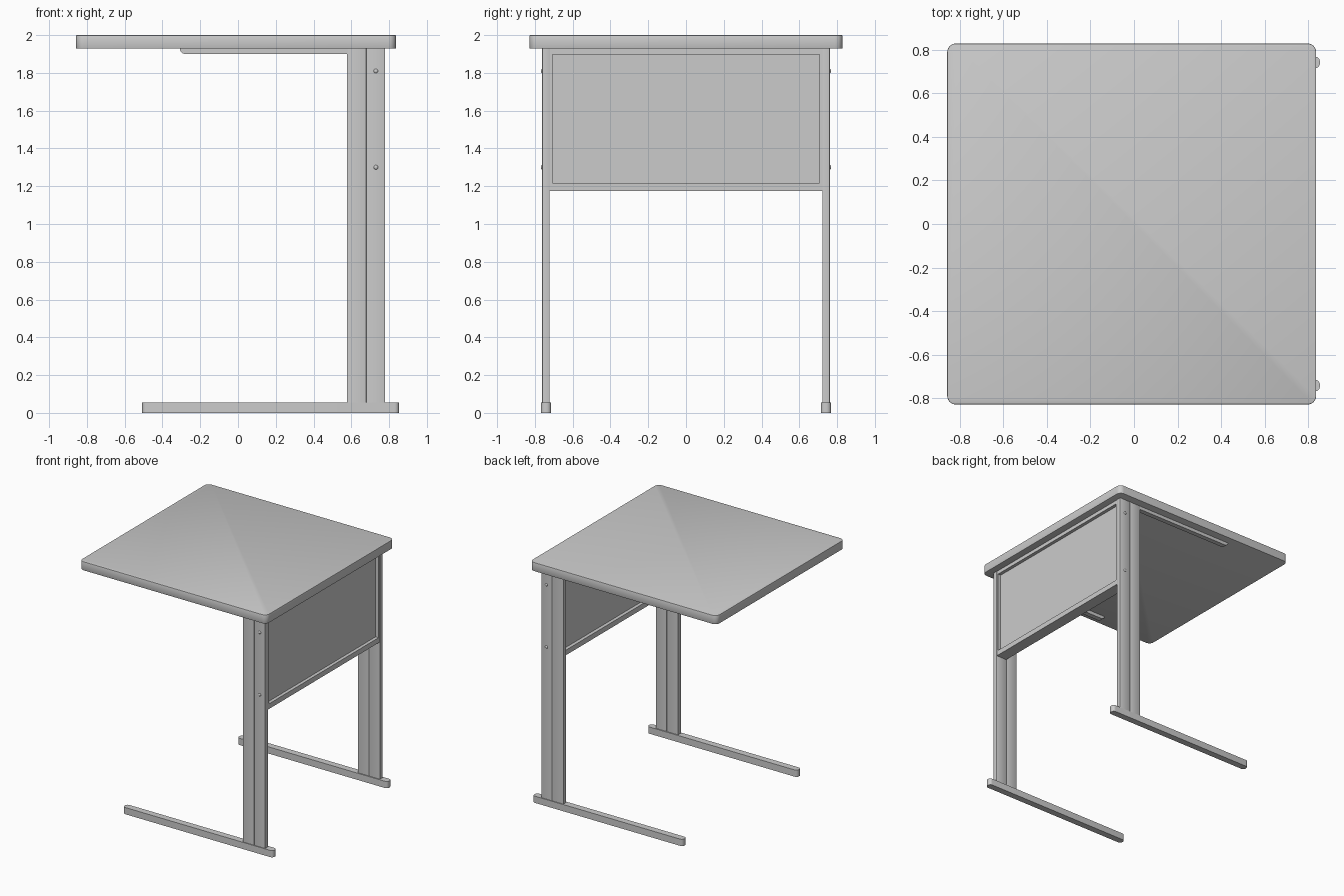
import bpy, bmesh, math
from mathutils import Matrix

if "Cube" in bpy.data.objects:
    bpy.data.objects.remove(bpy.data.objects["Cube"])


def finish(name, bm):
    bmesh.ops.recalc_face_normals(bm, faces=bm.faces)
    me = bpy.data.meshes.new(name)
    bm.to_mesh(me)
    bm.free()
    ob = bpy.data.objects.new(name, me)
    bpy.context.collection.objects.link(ob)
    bpy.ops.object.select_all(action='DESELECT')
    ob.select_set(True)
    bpy.context.view_layer.objects.active = ob
    bpy.ops.object.shade_smooth_by_angle(angle=math.radians(35))
    return ob


def box(name, x, y, z, corner=0.0, segs=6, rim=0.0):
    """Box from ranges; rounds the upright edges, then the top and bottom rims."""
    bm = bmesh.new()
    lo, hi = zip(x, y, z)
    size = [b - a for a, b in zip(lo, hi)]
    mid = [(a + b) / 2 for a, b in zip(lo, hi)]
    bmesh.ops.create_cube(bm, size=1, matrix=Matrix.Translation(mid) @ Matrix.Diagonal((*size, 1)))
    if corner:
        edges = [e for e in bm.edges if abs(e.verts[0].co.z - e.verts[1].co.z) > 1e-4]
        bmesh.ops.bevel(bm, geom=edges, offset=corner, segments=segs, profile=0.5, affect='EDGES')
    if rim:
        edges = [e for e in bm.edges if abs(e.verts[0].co.z - e.verts[1].co.z) < 1e-4]
        bmesh.ops.bevel(bm, geom=edges, offset=rim, segments=2, profile=0.5, affect='EDGES')
    return finish(name, bm)


def extrude_y(name, profile, y0, y1):
    """Extrude an (x, z) outline along y."""
    bm = bmesh.new()
    face = bm.faces.new([bm.verts.new((x, y0, z)) for x, z in profile])
    ext = bmesh.ops.extrude_face_region(bm, geom=[face])
    for v in ext['geom']:
        if isinstance(v, bmesh.types.BMVert):
            v.co.y = y1
    return finish(name, bm)


# Table top
box("table_top", (-0.857, 0.836), (-0.828, 0.828), (1.928, 2.0), corner=0.04, rim=0.004)

# Curved tip of the support rail under the top
rail = [(0.58, 1.93), (-0.307, 1.93)]
for i in range(7):
    a = math.pi + i * math.pi / 12
    rail.append((-0.277 + 0.03 * math.cos(a), 1.925 + 0.025 * math.sin(a)))
rail.append((0.58, 1.90))

for s, side in ((-1, "left"), (1, "right")):
    def span(a, b):
        return tuple(sorted((s * a, s * b)))
    # Foot with rounded ends
    box(f"foot_{side}", (-0.507, 0.853), span(0.714, 0.768), (0, 0.055), corner=0.024)
    # Leg made of two uprights side by side
    box(f"leg_inner_upright_{side}", (0.577, 0.68), span(0.722, 0.762), (0.05, 1.93), corner=0.004, segs=2)
    box(f"leg_outer_upright_{side}", (0.68, 0.779), span(0.722, 0.762), (0.05, 1.93), corner=0.004, segs=2)
    # Support rail
    extrude_y(f"support_rail_{side}", rail, *span(0.722, 0.762))
    # Domed bolt heads
    for z, tag in ((1.81, "upper"), (1.30, "lower")):
        bm = bmesh.new()
        m = Matrix.Translation((0.73, s * 0.761, z)) @ Matrix.Diagonal((0.012, 0.008, 0.012, 1))
        bmesh.ops.create_uvsphere(bm, u_segments=12, v_segments=8, radius=1, matrix=m)
        finish(f"bolt_{tag}_{side}", bm)
    # Upright members of the panel frame
    box(f"panel_frame_side_{side}", (0.682, 0.777), span(0.708, 0.724), (1.176, 1.93))

# Horizontal members of the panel frame and the recessed panel
box("panel_frame_bottom", (0.682, 0.777), (-0.758, 0.758), (1.176, 1.218))
box("panel_frame_top", (0.682, 0.777), (-0.71, 0.71), (1.898, 1.93))
box("modesty_panel", (0.71, 0.75), (-0.71, 0.71), (1.21, 1.905))
